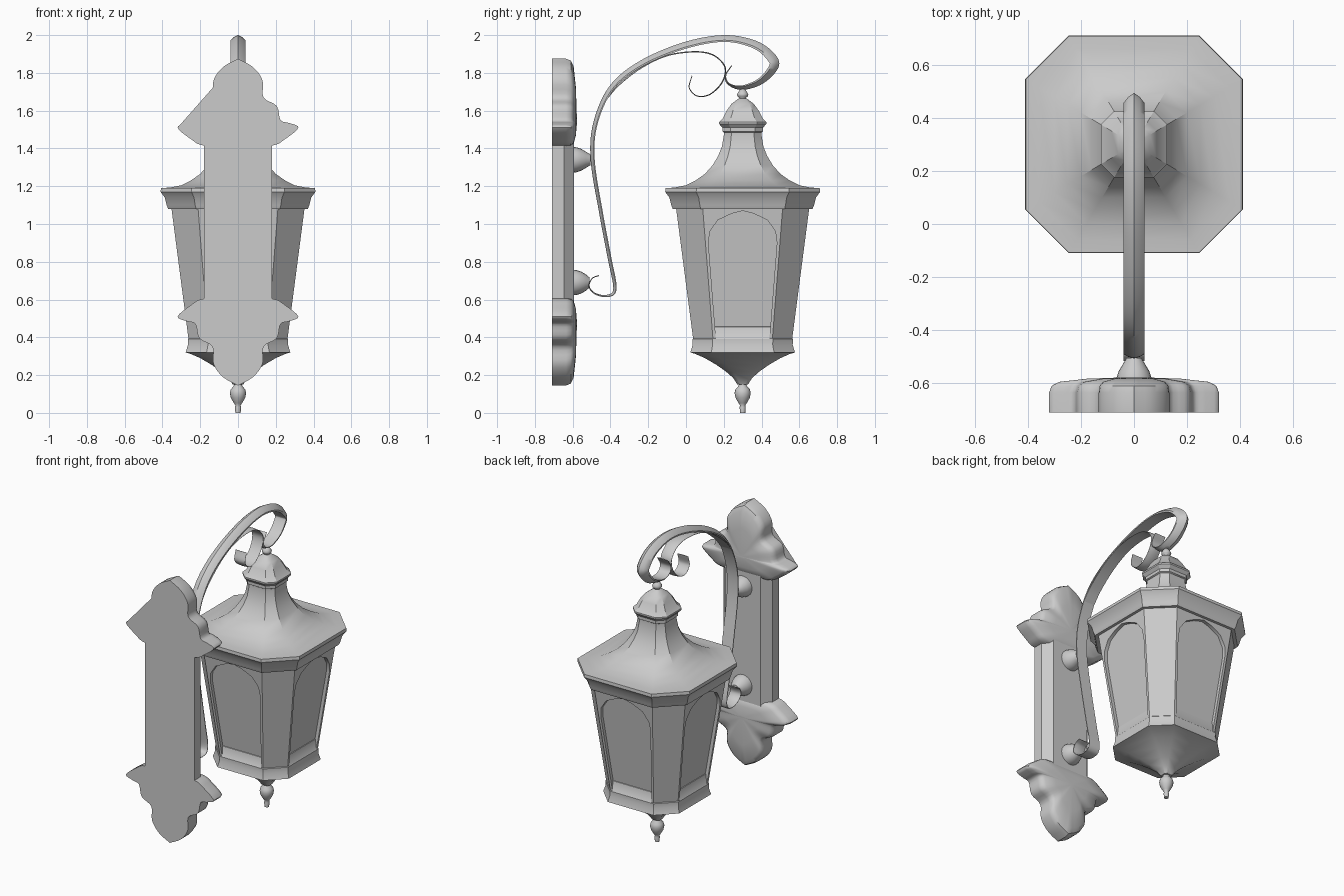
import bpy, bmesh, math
from mathutils import Vector

if "Cube" in bpy.data.objects:
    bpy.data.objects.remove(bpy.data.objects["Cube"])

CY = 0.30   # lantern axis
K = 0.6     # octagon: half wide side / half size


def finish(name, bm, angle=30):
    bmesh.ops.remove_doubles(bm, verts=bm.verts, dist=1e-5)
    bmesh.ops.recalc_face_normals(bm, faces=bm.faces)
    me = bpy.data.meshes.new(name)
    bm.to_mesh(me)
    bm.free()
    ob = bpy.data.objects.new(name, me)
    bpy.context.collection.objects.link(ob)
    bpy.ops.object.select_all(action='DESELECT')
    ob.select_set(True)
    bpy.context.view_layer.objects.active = ob
    bpy.ops.object.shade_smooth_by_angle(angle=math.radians(angle))
    return ob


def octagon(r):
    k = r * K
    return [(r, -k), (r, k), (k, r), (-k, r), (-r, k), (-r, -k), (-k, -r), (k, -r)]


def circle(r, n=20):
    return [(r * math.cos(2 * math.pi * i / n), r * math.sin(2 * math.pi * i / n)) for i in range(n)]


def loft(bm, rings, caps=True):
    """Skin a list of equal-length point rings."""
    vs = [[bm.verts.new(p) for p in ring] for ring in rings]
    n = len(vs[0])
    for a, b in zip(vs, vs[1:]):
        for i in range(n):
            bm.faces.new((a[i], a[(i + 1) % n], b[(i + 1) % n], b[i]))
    if caps:
        bm.faces.new(vs[0])
        bm.faces.new(vs[-1])


def lathe(name, profile, shape, angle=30):
    bm = bmesh.new()
    loft(bm, [[(x, CY + y, z) for x, y in shape(r)] for r, z in profile])
    return finish(name, bm, angle)


def spline(pts, steps=8):
    """Catmull-Rom through tuples of any size."""
    p = [Vector(q) for q in pts]
    p = [2 * p[0] - p[1]] + p + [2 * p[-1] - p[-2]]
    out = []
    for i in range(1, len(p) - 2):
        a, b, c, d = p[i - 1:i + 3]
        for s in range(steps):
            t = s / steps
            out.append(0.5 * (2 * b + (c - a) * t + (2 * a - 5 * b + 4 * c - d) * t * t
                              + (3 * b - a - 3 * c + d) * t ** 3))
    return out + [p[-2]]


# Lantern roof, finials and base
lathe("roof", [(0.33, 1.08), (0.37, 1.08), (0.378, 1.10), (0.388, 1.14), (0.41, 1.17), (0.408, 1.19),
               (0.36, 1.193), (0.30, 1.205), (0.25, 1.23), (0.20, 1.265), (0.16, 1.31), (0.13, 1.36),
               (0.11, 1.41), (0.10, 1.47), (0.10, 1.485), (0.108, 1.49), (0.108, 1.51), (0.125, 1.53),
               (0.125, 1.54), (0.105, 1.56), (0.085, 1.60), (0.06, 1.635), (0.03, 1.658), (0.02, 1.665)], octagon)
lathe("roof_ball", [(0.016, 1.65), (0.018, 1.668), (0.028, 1.677), (0.03, 1.687), (0.024, 1.697), (0.012, 1.715)],
      circle, 60)
lathe("base", [(0.24, 0.46), (0.252, 0.455), (0.262, 0.395), (0.266, 0.39), (0.265, 0.36), (0.277, 0.32),
               (0.25, 0.312), (0.20, 0.29), (0.14, 0.255), (0.09, 0.22), (0.05, 0.185), (0.028, 0.15)], octagon)
lathe("bottom_finial", [(0.028, 0.165), (0.02, 0.15), (0.024, 0.14), (0.038, 0.125), (0.043, 0.105), (0.038, 0.08),
                        (0.022, 0.052), (0.014, 0.04), (0.016, 0.03), (0.014, 0.0)], circle, 60)


# Glazed body: glass frustum, arched frames on wide sides, flat corner panels
def body_r(z):
    return 0.262 + (0.352 - 0.262) * (z - 0.39) / 0.69


bm = bmesh.new()
loft(bm, [[(x, CY + y, z) for x, y in octagon(body_r(z) - 0.022)] for z in (0.40, 1.09)])
finish("glass", bm)

inner = [(0.90, 0.39), (0.92, 0.90), (0.86, 0.96), (0.64, 1.02), (0.28, 1.055), (0, 1.07)]
outer = [(1, 0.39), (1, 0.90), (1, 1.08), (0.64, 1.08), (0.28, 1.08), (0, 1.08)]


def face_point(u, z, turn, depth):
    r = body_r(z)
    x, y = r - depth, u * r * K
    for _ in range(turn):
        x, y = -y, x
    return (x, CY + y, z)


bm = bmesh.new()
for turn in range(4):
    for s in (1, -1):
        for i in range(len(inner) - 1):
            quad = [inner[i], inner[i + 1], outer[i + 1], outer[i]]
            front = [face_point(s * u, z, turn, 0) for u, z in quad]
            bm.faces.new([bm.verts.new(p) for p in front])
            back = [face_point(s * u, z, turn, 0.022) for u, z in quad[:2]]
            bm.faces.new([bm.verts.new(p) for p in (front[0], front[1], back[1], back[0])])
    # corner panel
    corner = [face_point(1, 0.39, turn, 0), face_point(1, 1.08, turn, 0),
              face_point(-1, 1.08, (turn + 1) % 4, 0), face_point(-1, 0.39, (turn + 1) % 4, 0)]
    bm.faces.new([bm.verts.new(p) for p in corner])
finish("window_frames", bm)


# Scrolled arm: ridged ribbon, path points are (y, z, thickness)
def ribbon(name, pts):
    path = spline(pts)
    bm = bmesh.new()
    rings = []
    for i, p in enumerate(path):
        d = path[min(i + 1, len(path) - 1)] - path[max(i - 1, 0)]
        n = Vector((-d[1], d[0])).normalized()
        ring = []
        for x, f in [(0, 0), (0.022, 0.3), (0.04, 0.75), (0.04, 1), (0, 1), (-0.04, 1), (-0.04, 0.75), (-0.022, 0.3)]:
            ring.append((x, p[0] - n.x * f * p[2], p[1] - n.y * f * p[2]))
        rings.append(ring)
    loft(bm, rings)
    finish(name, bm, 40)


ribbon("arm", [(-0.46, 0.725, .005), (-0.495, 0.71, .005), (-0.51, 0.67, .006), (-0.48, 0.635, .008),
               (-0.42, 0.625, .012), (-0.385, 0.66, .018), (-0.415, 0.82, .02), (-0.46, 1.06, .02),
               (-0.505, 1.34, .022), (-0.49, 1.54, .024), (-0.405, 1.73, .028), (-0.25, 1.86, .032),
               (-0.02, 1.96, .036), (0.20, 2.0, .036), (0.37, 1.97, .042), (0.47, 1.90, .05),
               (0.49, 1.83, .05), (0.41, 1.745, .036), (0.30, 1.71, .024), (0.225, 1.735, .012),
               (0.205, 1.785, .008), (0.24, 1.84, .005)])
ribbon("arm_inner_scroll", [(-0.43, 1.66, .01), (-0.36, 1.74, .01), (-0.24, 1.83, .008), (-0.10, 1.895, .007),
                            (0.05, 1.915, .007), (0.15, 1.895, .007), (0.21, 1.83, .007), (0.195, 1.75, .007),
                            (0.13, 1.685, .006), (0.06, 1.675, .005), (0.015, 1.72, .005), (0.03, 1.785, .004)])

# Wall plate with chamfered front edges
bm = bmesh.new()
plate = [(-0.18, -0.71), (0.18, -0.71), (0.18, -0.645), (0.13, -0.592), (-0.13, -0.592), (-0.18, -0.645)]
loft(bm, [[(x, y, z) for x, y in plate] for z in (0.5, 1.52)])
finish("wall_plate", bm)

# Lobed leaf ornaments at both ends of the plate
half = spline([(0.0, 1.875), (0.08, 1.83), (0.13, 1.76), (0.135, 1.67), (0.205, 1.625), (0.225, 1.55),
               (0.27, 1.535), (0.32, 1.51), (0.25, 1.45), (0.18, 1.415), (0.0, 1.41)], 4)
outline = [tuple(p) for p in half] + [(-p[0], p[1]) for p in half[-2:0:-1]]
for name, flip in (("top_leaf", False), ("bottom_leaf", True)):
    bm = bmesh.new()
    rings = []
    for s, y in ((1, -0.71), (1, -0.635), (0.97, -0.61), (0.88, -0.595), (0.55, -0.583), (0.1, -0.578)):
        ring = []
        for x, z in outline:
            z = 1.54 + (z - 1.54) * s
            ring.append((x * s, y, 2.02 - z if flip else z))
        rings.append(ring)
    loft(bm, rings)
    finish(name, bm, 40)

# Flat web behind the left side of the top leaf
bm = bmesh.new()
bm.faces.new([bm.verts.new((x, -0.711, z)) for x, z in ((0, 1.873), (-0.32, 1.51), (0, 1.5))])
finish("top_leaf_web", bm)

# Bosses joining the plate to the arm
for name, z0, tip in (("upper_boss", 1.34, -0.505), ("lower_boss", 0.69, -0.512)):
    bm = bmesh.new()
    loft(bm, [[(x, y, z0 + z) for x, z in circle(r)] for r, y in
              ((0.068, -0.60), (0.066, -0.58), (0.058, -0.555), (0.043, -0.53), (0.028, tip))])
    finish(name, bm, 50)
